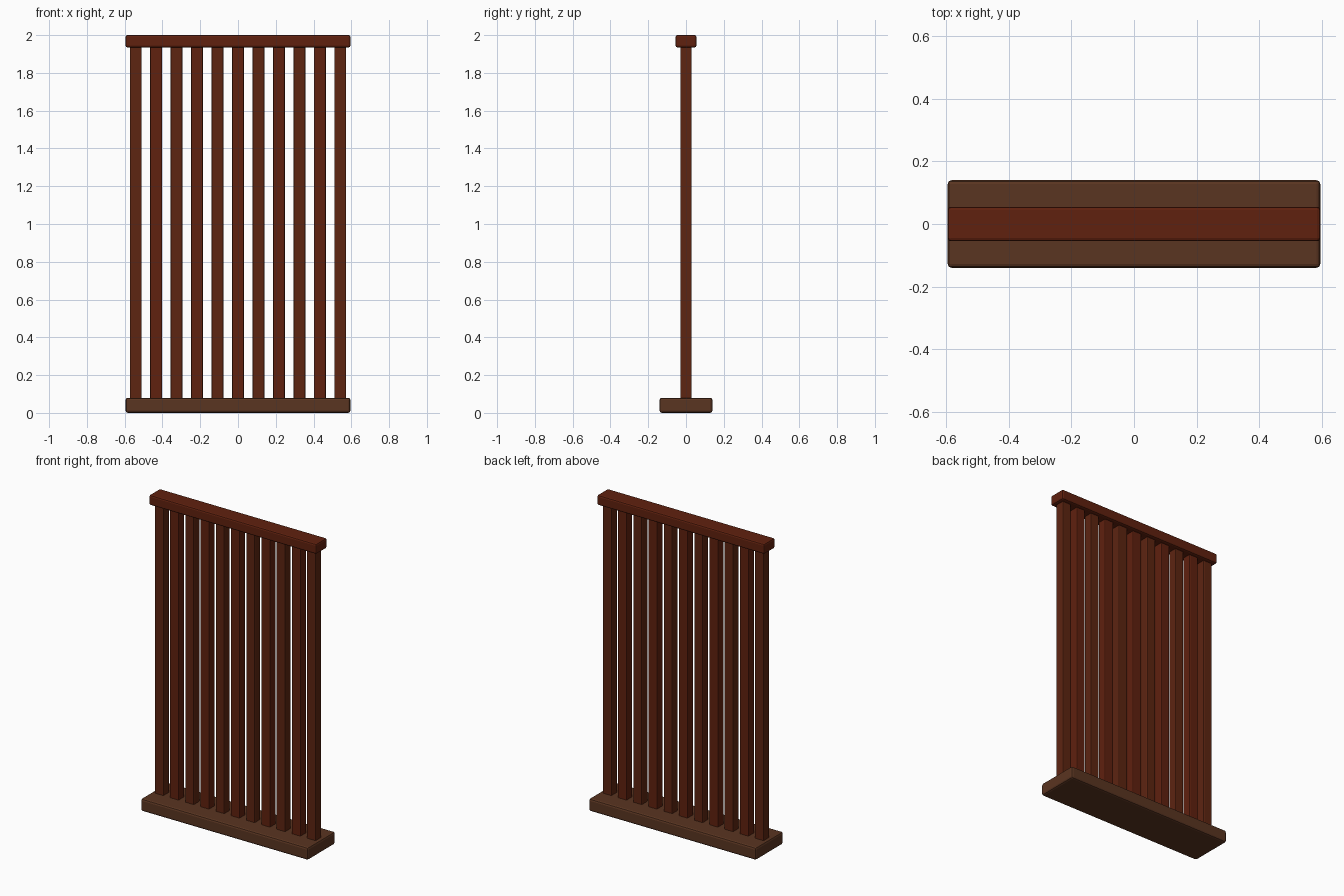
import bpy

if "Cube" in bpy.data.objects:
    bpy.data.objects.remove(bpy.data.objects["Cube"])


def material(name, rgb):
    m = bpy.data.materials.new(name)
    m.diffuse_color = (*rgb, 1.0)
    m.use_nodes = True
    m.node_tree.nodes["Principled BSDF"].inputs["Base Color"].default_value = m.diffuse_color
    return m


red_wood = material("red brown wood", (0.117, 0.0150, 0.0045))
slat_wood = material("slat brown wood", (0.110, 0.0180, 0.0055))
base_wood = material("base brown wood", (0.102, 0.0350, 0.0150))


def beam(name, x, size, z0, z1, bevel, mat):
    """Box centred on y = 0 with softened edges."""
    bpy.ops.mesh.primitive_cube_add(size=1, location=(x, 0, (z0 + z1) / 2))
    ob = bpy.context.object
    ob.name = name
    ob.scale = (size[0], size[1], z1 - z0)
    bpy.ops.object.transform_apply(location=False, rotation=False, scale=True)
    ob.data.materials.append(mat)
    mod = ob.modifiers.new("soft edges", 'BEVEL')
    mod.width = bevel
    mod.segments = 2
    return ob


# Base plank and top rail
beam("base", 0, (1.19, 0.28), 0.0, 0.08, 0.012, base_wood)
beam("top_rail", 0, (1.19, 0.11), 1.935, 2.0, 0.01, red_wood)

# Row of vertical slats, tucked into base and rail
for i in range(11):
    beam(f"slat_{i + 1}", (i - 5) * 0.1083, (0.063, 0.06), 0.065, 1.95, 0.006,
         red_wood if i % 2 else slat_wood)
